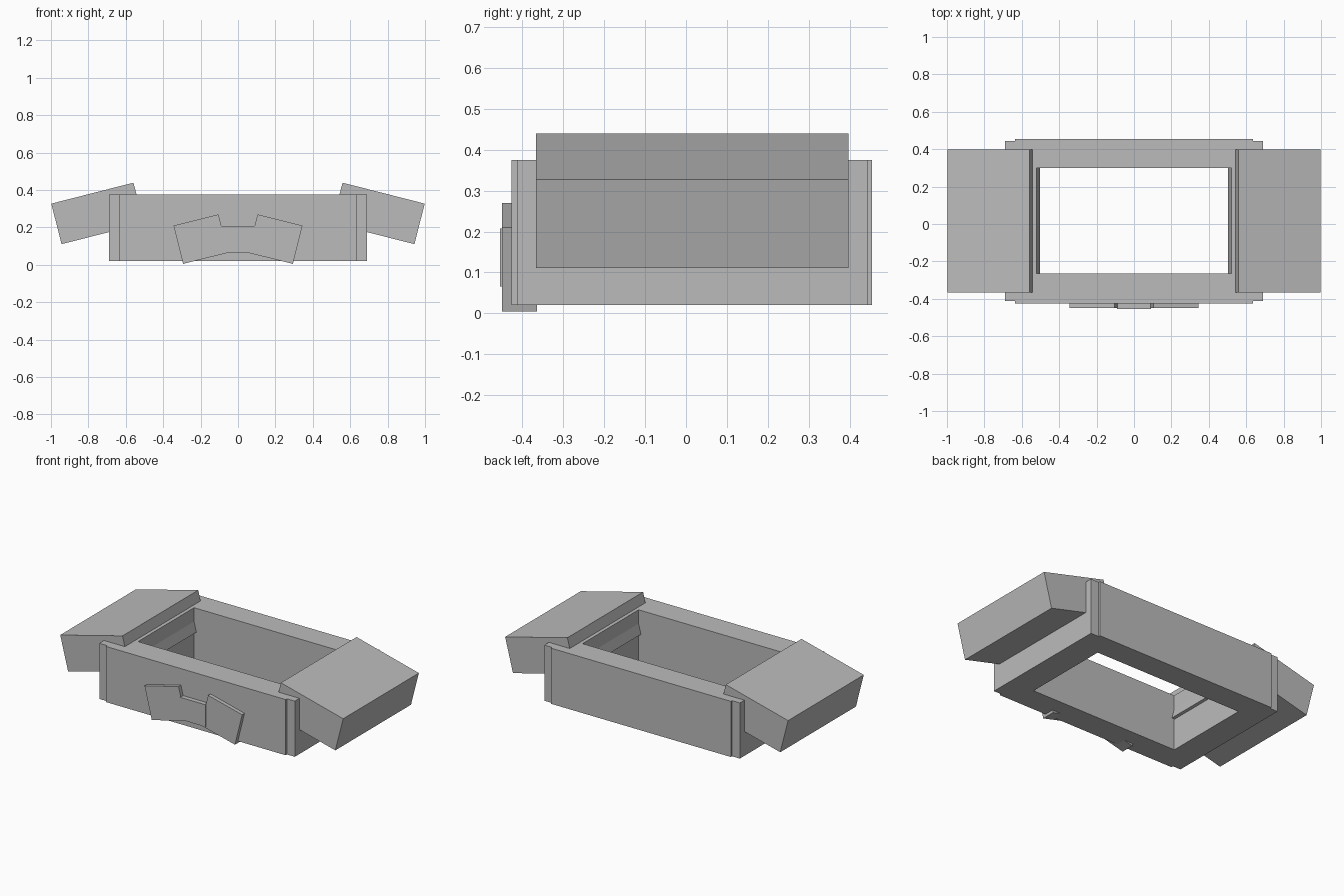
import bpy, bmesh
from math import radians
from mathutils import Matrix, Vector

cube = bpy.data.objects.get("Cube")
if cube:
    bpy.data.objects.remove(cube, do_unlink=True)

grey = bpy.data.materials.new("plain grey")
grey.use_nodes = True
colour = (0.5, 0.5, 0.5, 1)
grey.diffuse_color = colour
grey.node_tree.nodes["Principled BSDF"].inputs["Base Color"].default_value = colour


def finish(name, bm):
    bmesh.ops.recalc_face_normals(bm, faces=bm.faces)
    mesh = bpy.data.meshes.new(name)
    bm.to_mesh(mesh)
    bm.free()
    mesh.materials.append(grey)
    obj = bpy.data.objects.new(name, mesh)
    bpy.context.collection.objects.link(obj)
    return obj


def box(name, low, high, tilt=0):
    """Box between two corners, tilted about the y axis through its centre."""
    low, high = Vector(low), Vector(high)
    bm = bmesh.new()
    bmesh.ops.create_cube(bm, size=1, matrix=Matrix.Diagonal((high - low).to_4d()))
    obj = finish(name, bm)
    obj.location = (low + high) / 2
    obj.rotation_euler.y = radians(tilt)
    return obj


def tilted_box(name, centre, size, tilt):
    c, s = Vector(centre), Vector(size) / 2
    return box(name, c - s, c + s, tilt)


BOTTOM, TOP = 0.02, 0.375

# Open rectangular frame: outer and inner rings joined by quads
bm = bmesh.new()
rings = []
for x, y0, y1 in ((0.69, -0.413, 0.443), (0.52, -0.265, 0.30)):
    for z in (BOTTOM, TOP):
        rings.append([bm.verts.new(p) for p in
                      ((-x, y0, z), (x, y0, z), (x, y1, z), (-x, y1, z))])
outer_low, outer_top, inner_low, inner_top = rings
for a, b in ((outer_low, outer_top), (outer_top, inner_top),
             (inner_top, inner_low), (inner_low, outer_low)):
    for i in range(4):
        j = (i + 1) % 4
        bm.faces.new((a[i], a[j], b[j], b[i]))
finish("belt_frame", bm)

# Raised plates on the front and back
box("front_plate", (-0.635, -0.426, BOTTOM), (0.635, -0.413, TOP))
box("back_plate", (-0.635, 0.443, BOTTOM), (0.635, 0.455, TOP))

# Tilted side pouches and the two buckle wings
for side, label in ((1, "left"), (-1, "right")):
    tilted_box(label + "_pouch", (side * 0.751, 0.0155, 0.275),
               (0.4535, 0.763, 0.2235), side * 14.3)
    tilted_box(label + "_buckle_wing", (side * 0.199, -0.407, 0.1375),
               (0.2475, 0.086, 0.211), side * 14)

# Middle of the buckle
box("buckle_middle", (-0.09, -0.455, 0.066), (0.09, -0.40, 0.207))
